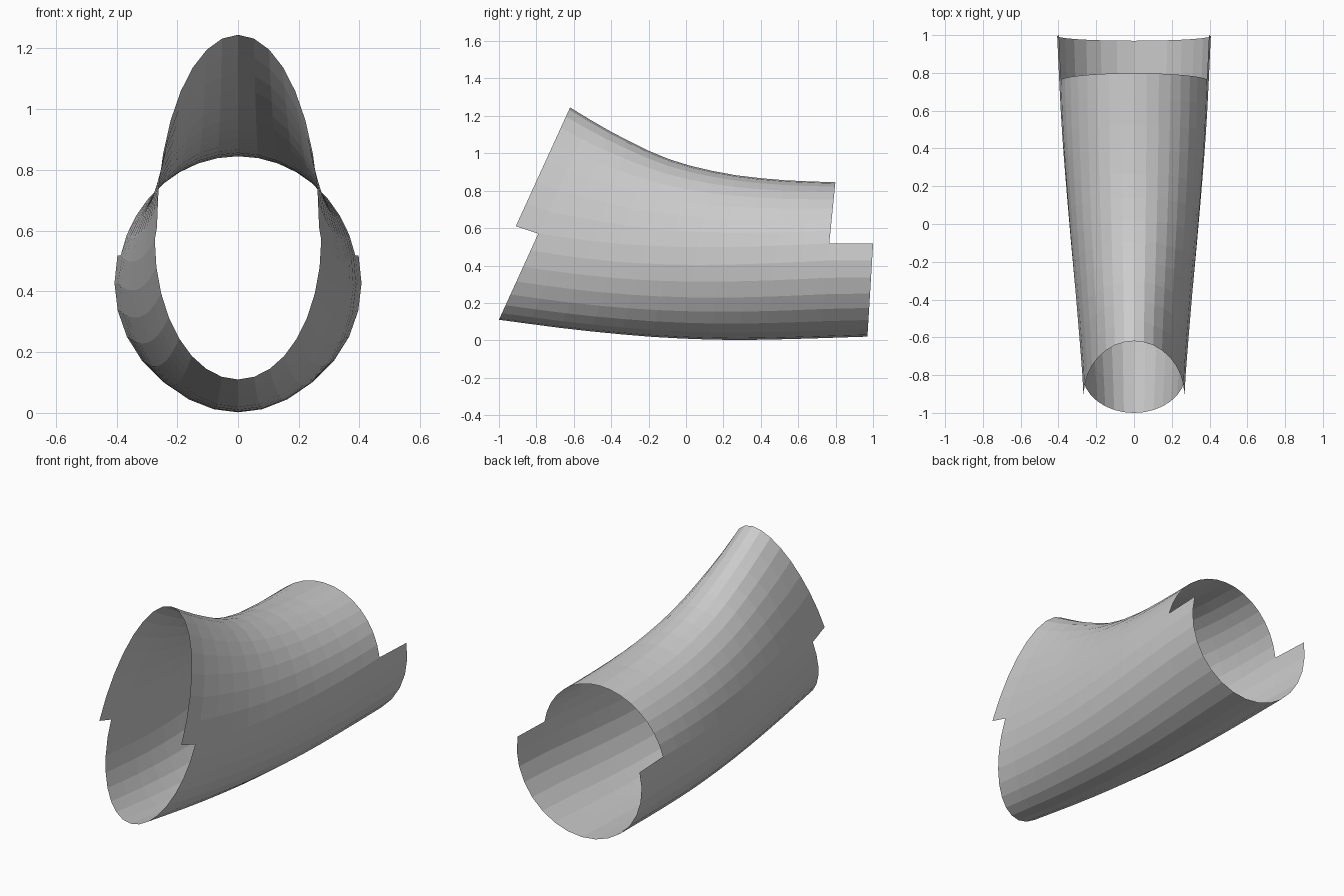
import bpy, bmesh, math

if "Cube" in bpy.data.objects:
    bpy.data.objects.remove(bpy.data.objects["Cube"])


def smooth(points, y):
    """Cubic through profile points, straight beyond the ends."""
    n = len(points)

    def slope(i):
        a, b = points[max(i - 1, 0)], points[min(i + 1, n - 1)]
        return (b[1] - a[1]) / (b[0] - a[0])
    if y <= points[0][0]:
        return points[0][1] + slope(0) * (y - points[0][0])
    if y >= points[-1][0]:
        return points[-1][1] + slope(n - 1) * (y - points[-1][0])
    i = max(k for k in range(n - 1) if points[k][0] <= y)
    (a, p), (b, q) = points[i], points[i + 1]
    d, t = b - a, (y - a) / (b - a)
    return ((2*t**3 - 3*t*t + 1) * p + (t**3 - 2*t*t + t) * d * slope(i)
            + (3*t*t - 2*t**3) * q + (t**3 - t*t) * d * slope(i + 1))


# Side profiles (y, z), half width and ring lean along the tube
TOP = [(-.62, 1.245), (-.4, 1.115), (-.1, .972), (.2, .894), (.5, .858), (.8, .845)]
BOTTOM = [(-1, .11), (-.6, .058), (-.2, .02), (.1, .005), (.3, .002), (.6, .008), (.97, .02)]
MIDDLE = [(-.91, .61), (-.79, .57), (-.4, .49), (0, .447), (.5, .43), (1, .43)]
WIDTH = [(-.91, .267), (-.79, .274), (-.4, .307), (0, .343), (.5, .382), (1, .407)]
LEAN = [(-.91, .457), (-.79, .457), (-.4, .33), (0, .2), (.5, .12), (.76, .1), (1, .06)]


def reach(profile, my, mz, k):
    """Where the leaning ring line meets a profile."""
    z = mz
    for _ in range(40):
        z = 0.5 * (z + smooth(profile, my + k * (z - mz)))
    return z


# Stations: the first exists only in the top half, the last only in the bottom half
SIDES, SPANS = 32, 11
stations = [-.91] + [-.79 + (.757 + .79) * i / SPANS for i in range(SPANS + 1)] + [.995]

bm = bmesh.new()
rings = []
for my in stations:
    mz, w, k = (smooth(p, my) for p in (MIDDLE, WIDTH, LEAN))
    low, high = reach(BOTTOM, my, mz, k), reach(TOP, my, mz, k)
    seam = math.radians(90 + 12.5 * min(1, max(0, (my + .79) / 1.55)))
    ring = []
    for j in range(SIDES):
        if j <= 16:
            a = -seam + 2 * seam * j / 16
        else:
            a = seam + (2 * math.pi - 2 * seam) * (j - 16) / 16
        c = math.cos(a)
        dz = c * (low - mz) if c > 0 else -c * (high - mz)
        ring.append(bm.verts.new((w * math.sin(a), my + k * dz, mz + dz)))
    rings.append(ring)

# Skin between rings, leaving out the stepped ends
last = len(rings) - 2
for i in range(last + 1):
    for j in range(SIDES):
        lower = j < 16
        if (i == 0 and lower) or (i == last and not lower):
            continue
        n = (j + 1) % SIDES
        bm.faces.new((rings[i][j], rings[i][n], rings[i + 1][n], rings[i + 1][j]))
bmesh.ops.delete(bm, geom=[v for v in bm.verts if not v.link_faces], context='VERTS')
bmesh.ops.recalc_face_normals(bm, faces=bm.faces)

# Open curved tube
mesh = bpy.data.meshes.new("curved_tube")
bm.to_mesh(mesh)
bm.free()
tube = bpy.data.objects.new("curved_tube", mesh)
bpy.context.collection.objects.link(tube)
